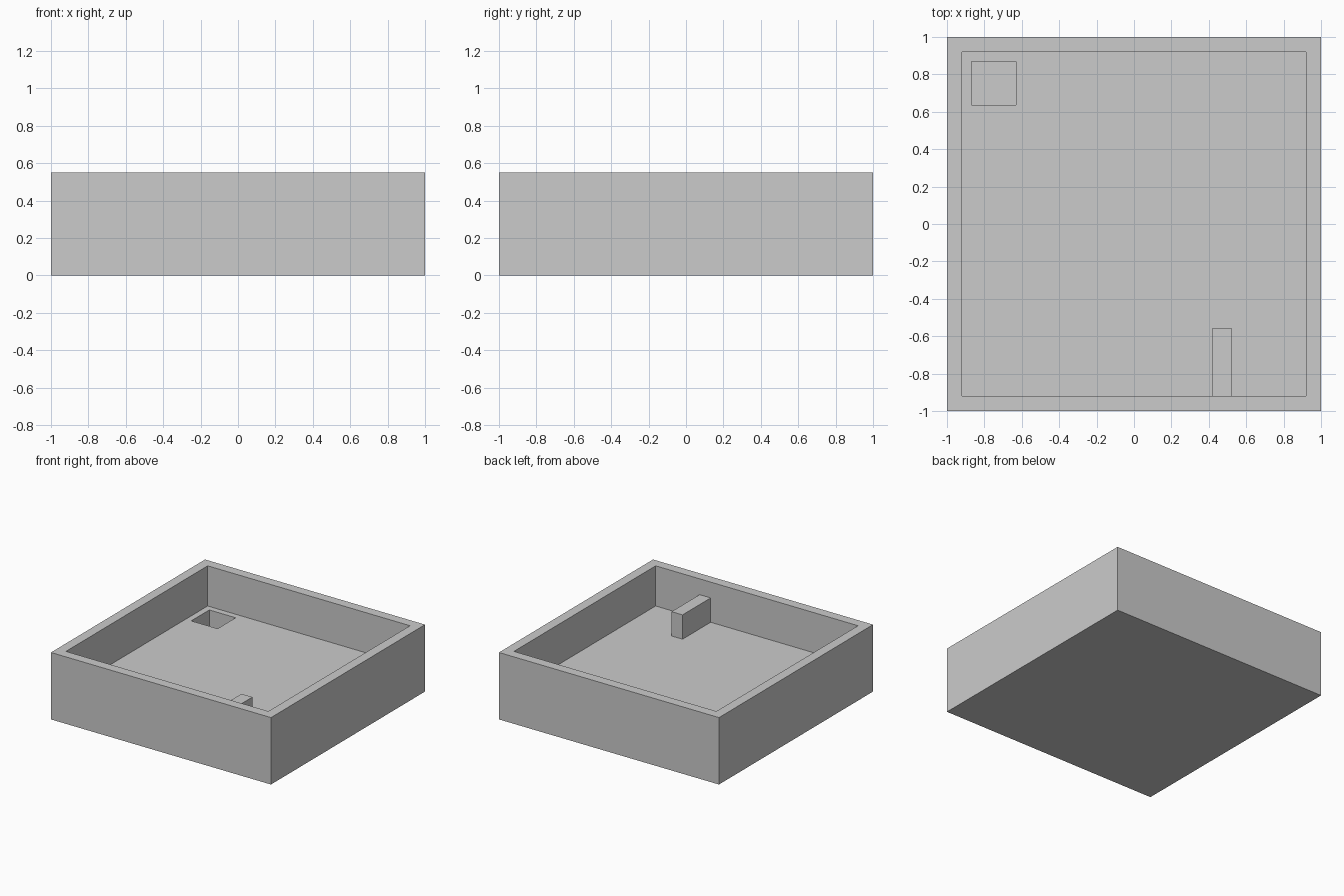
import bpy

if "Cube" in bpy.data.objects:
    bpy.data.objects.remove(bpy.data.objects["Cube"])


def box(name, x, y, z):
    """Axis-aligned box from (min, max) ranges."""
    bpy.ops.mesh.primitive_cube_add(size=1)
    ob = bpy.context.object
    ob.name = name
    for v in ob.data.vertices:
        for i, (lo, hi) in enumerate((x, y, z)):
            v.co[i] = lo if v.co[i] < 0 else hi
    return ob


def cut(target, cutter):
    mod = target.modifiers.new(cutter.name, 'BOOLEAN')
    mod.operation = 'DIFFERENCE'
    mod.solver = 'EXACT'
    mod.object = cutter
    cutter.hide_render = True
    cutter.display_type = 'WIRE'


# Square tray body
tray = box("tray", (-1, 1), (-1, 1), (0, 0.55))

# Open interior above the floor
cut(tray, box("interior_cutter", (-0.92, 0.92), (-0.92, 0.92), (0.22, 0.7)))

# Square pit in the back left corner of the floor
cut(tray, box("pit_cutter", (-0.87, -0.63), (0.635, 0.87), (0.08, 0.4)))

# Short rib standing against the front wall
box("rib", (0.42, 0.52), (-0.92, -0.555), (0.22, 0.42))
